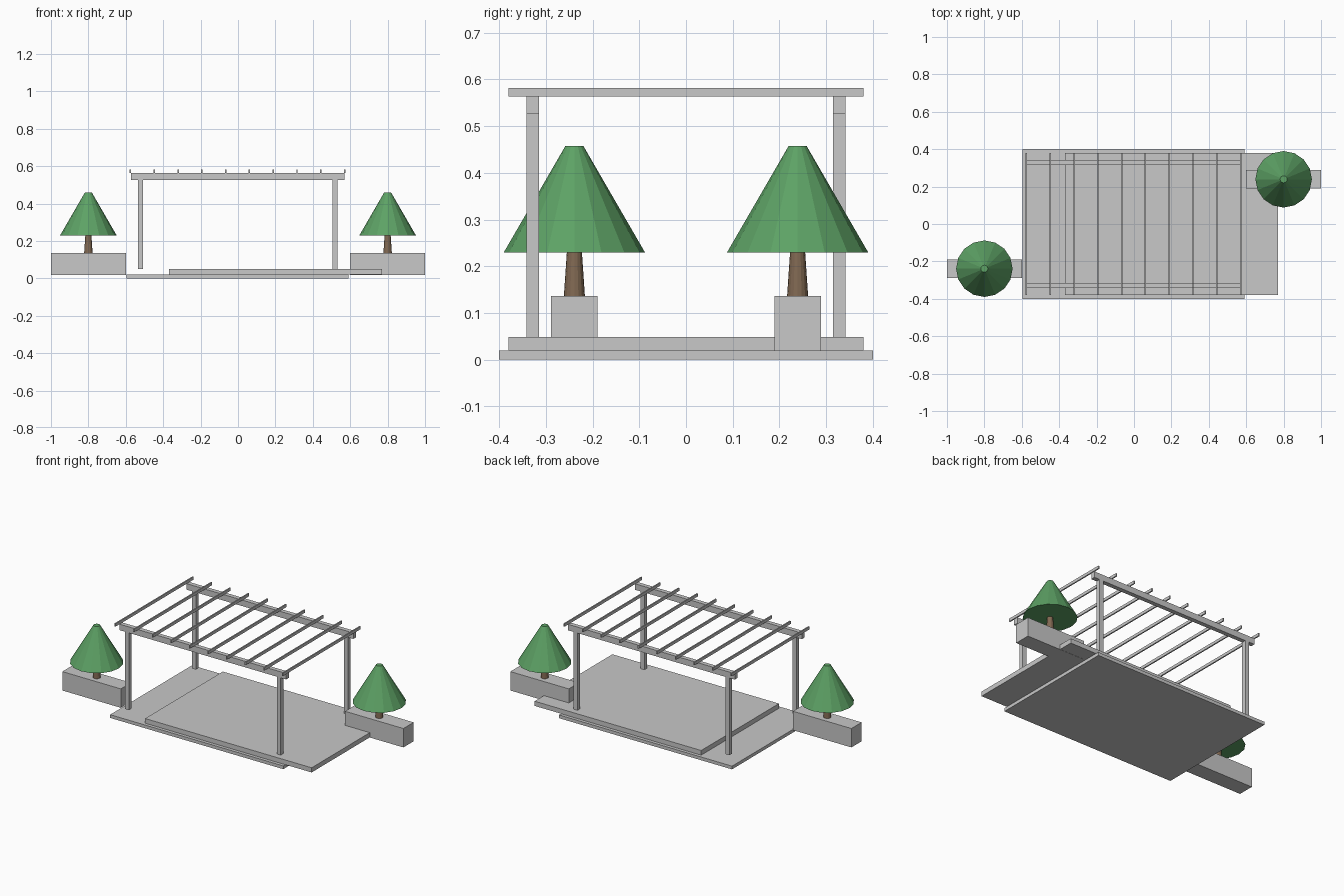
import bpy

if "Cube" in bpy.data.objects:
    bpy.data.objects.remove(bpy.data.objects["Cube"])


def material(name, rgb):
    m = bpy.data.materials.new(name)
    m.diffuse_color = (*rgb, 1)
    m.use_nodes = True
    m.node_tree.nodes["Principled BSDF"].inputs["Base Color"].default_value = m.diffuse_color
    return m


GREY = material("light grey", (0.58, 0.58, 0.58))
GREEN = material("leaf green", (0.11, 0.36, 0.13))
BROWN = material("bark brown", (0.22, 0.14, 0.085))


def box(name, x, y, z):
    """Box from (min, max) ranges on each axis."""
    spans = (x, y, z)
    bpy.ops.mesh.primitive_cube_add(size=1, location=[(a + b) / 2 for a, b in spans])
    o = bpy.context.object
    o.scale = [b - a for a, b in spans]
    bpy.ops.object.transform_apply(location=False, rotation=False, scale=True)
    o.name = name
    o.data.materials.append(GREY)


def cone(name, x, y, z, r, sides, mat):
    """Tapered cylinder, z and r given as (bottom, top)."""
    bpy.ops.mesh.primitive_cone_add(vertices=sides, radius1=r[0], radius2=r[1],
                                    depth=z[1] - z[0],
                                    location=(x, y, (z[0] + z[1]) / 2))
    o = bpy.context.object
    o.name = name
    o.data.materials.append(mat)


# Ground slab and offset deck
box("base_slab", (-0.595, 0.59), (-0.40, 0.40), (0, 0.02))
box("deck", (-0.37, 0.77), (-0.38, 0.38), (0.02, 0.049))

# Pergola posts and long beams
for side, y in (("front", -0.328), ("back", 0.328)):
    ys = (y - 0.0135, y + 0.0135)
    for end, x in (("left", -0.522), ("right", 0.518)):
        box(f"{side}_{end}_post", (x - 0.0135, x + 0.0135), ys, (0.049, 0.527))
    box(f"{side}_beam", (-0.573, 0.569), ys, (0.527, 0.564))

# Roof slats
for i in range(10):
    x = -0.575 + i * 1.145 / 9
    box(f"roof_slat_{i + 1}", (x - 0.0038, x + 0.0038), (-0.38, 0.38), (0.564, 0.582))

# Planters, each with a small tree
for name, s in (("left", -1), ("right", 1)):
    x, y = 0.8 * s, 0.239 * s
    box(f"{name}_planter", (x - 0.2, x + 0.2), (y - 0.05, y + 0.05), (0.019, 0.136))
    cone(f"{name}_trunk", x, y, (0.136, 0.24), (0.0225, 0.0155), 16, BROWN)
    cone(f"{name}_foliage", x, y, (0.23, 0.458), (0.151, 0.019), 16, GREEN)
